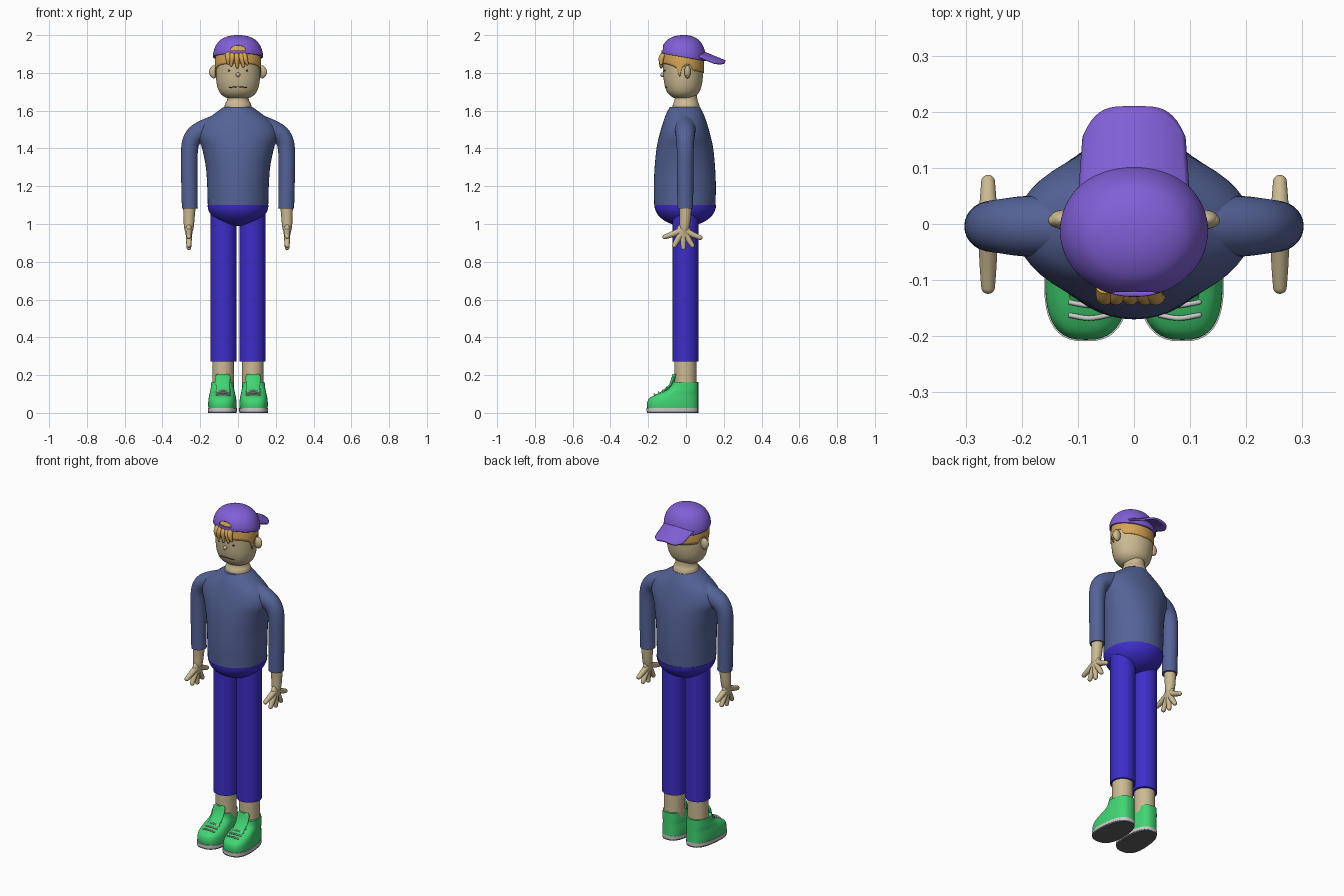
import bpy, bmesh, math
from mathutils import Vector
from math import sin, cos, pi

if "Cube" in bpy.data.objects:
    bpy.data.objects.remove(bpy.data.objects["Cube"])

def mat(name, *c):
    m = bpy.data.materials.new(name)
    m.diffuse_color = (*c, 1)
    m.use_nodes = True
    m.node_tree.nodes["Principled BSDF"].inputs["Base Color"].default_value = m.diffuse_color
    return m

SKIN = mat("skin", .60, .49, .29)
SHIRT = mat("shirt", .09, .125, .31)
BLUE = mat("trouser", .045, .027, .58)
GREEN = mat("shoe", .053, .66, .17)
PURPLE = mat("cap", .22, .115, .68)
HAIR = mat("hair", .66, .37, .09)
DARK = mat("dark", .04, .04, .04)
OUTSOLE = mat("outsole", .12, .12, .12)

def finish(name, bm, m, angle=50):
    bmesh.ops.recalc_face_normals(bm, faces=bm.faces)
    me = bpy.data.meshes.new(name)
    bm.to_mesh(me)
    bm.free()
    for p in me.polygons:
        p.use_smooth = True
    me.set_sharp_from_angle(angle=math.radians(angle))
    if m:
        me.materials.append(m)
    ob = bpy.data.objects.new(name, me)
    bpy.context.collection.objects.link(ob)
    return ob

def spline(pts, n=5):
    """Catmull-Rom samples through points of any dimension"""
    P = [Vector(p) for p in pts]
    P = [P[0]] + P + [P[-1]]
    out = []
    for a, b, c, d in zip(P, P[1:], P[2:], P[3:]):
        for k in range(n):
            t = k / n
            out.append((b * 2 + (c - a) * t + (a * 2 - b * 5 + c * 4 - d) * t * t
                        + (b * 3 - a - c * 3 + d) * t ** 3) * .5)
    return out + [P[-1]]

def loft(name, rings, m, caps=(True, True), closed=True, angle=50):
    bm = bmesh.new()
    V = [[bm.verts.new(p) for p in r] for r in rings]
    n = len(V[0])
    for a, b in zip(V, V[1:]):
        for i in range(n if closed else n - 1):
            j = (i + 1) % n
            bm.faces.new((a[i], a[j], b[j], b[i]))
    for use, ring in zip(caps, (V[0], V[-1])):
        if use:
            bm.faces.new(ring)
    return finish(name, bm, m, angle)

def oval(cx, cy, z, rx, ry, n=48):
    return [(cx + rx * cos(2 * pi * i / n), cy + ry * sin(2 * pi * i / n), z) for i in range(n)]

def tube(name, pts, m, ref, rounded=True, n=20, steps=5):
    """Tapered tube through (x, y, z, radius); ref is normal to the path's plane"""
    S = spline(pts, steps)
    if rounded:
        d, e = (S[-1] - S[-2]).xyz.normalized(), S[-1]
        for k in range(1, 6):
            a = k * pi / 11
            p = e.xyz + d * e.w * sin(a)
            S.append(Vector((*p, e.w * cos(a))))
    rings, ref = [], Vector(ref)
    for i, s in enumerate(S):
        t = (S[min(i + 1, len(S) - 1)] - S[max(i - 1, 0)]).xyz.normalized()
        b = t.cross(ref).normalized()
        c = b.cross(t)
        rings.append([s.xyz + (b * cos(2 * pi * k / n) + c * sin(2 * pi * k / n)) * s.w for k in range(n)])
    return loft(name, rings, m)

def ball(name, c, r, m):
    bm = bmesh.new()
    bmesh.ops.create_uvsphere(bm, u_segments=24, v_segments=14, radius=1)
    bmesh.ops.scale(bm, vec=r, verts=bm.verts)
    bmesh.ops.translate(bm, vec=c, verts=bm.verts)
    return finish(name, bm, m)

def solidify(ob, t):
    md = ob.modifiers.new("thickness", 'SOLIDIFY')
    md.thickness, md.offset = t, -1

def lerp(table, x):
    for (a, *p), (b, *q) in zip(table, table[1:]):
        if x <= b:
            t = max(0, (x - a) / (b - a))
            return [u + (v - u) * t for u, v in zip(p, q)]
    return table[-1][1:]

# Torso and hips: z, half width, half depth
torso = [(1.1, .16, .162), (1.2, .163, .164), (1.3, .17, .16), (1.4, .19, .15), (1.47, .212, .135),
         (1.53, .19, .118), (1.58, .13, .1), (1.62, .075, .08)]
loft("shirt_body", [oval(0, -.006, *p) for p in spline(torso)], SHIRT)
loft("hips", [oval(0, -.004, 1.1 - .112 * sin(a), .161 * cos(a), .163 * cos(a))
              for a in [k * pi / 25 for k in range(13)]], BLUE)
loft("neck", [oval(0, 0, *p) for p in spline([(1.58, .074, .076), (1.63, .07, .07), (1.66, .057, .06), (1.72, .055, .058)])], SKIN)

# Head
CY = -.015
head = [tuple(p) for p in spline([(1.663, .035, .03), (1.672, .07, .058), (1.7, .099, .086), (1.75, .114, .101),
        (1.82, .118, .106), (1.88, .116, .105), (1.93, .1, .092), (1.965, .05, .045), (1.972, .01, .01)])]
loft("head", [oval(0, CY, *p) for p in head], SKIN)

def face_y(x, z):
    rx, ry = lerp(head, z)
    return CY - ry * math.sqrt(1 - (x / rx) ** 2)

ball("nose", (0, face_y(0, 1.79) - .004, 1.79), (.012, .011, .012), SKIN)
tube("mouth", [(x, face_y(x, 1.727), 1.727 - abs(x) * .1, .0025) for x in (-.046, -.023, 0, .023, .046)], DARK, (0, 0, 1), n=8)

# Hair shell with sideburns: degrees from front, hairline height
line = [(0, 1.85), (45, 1.845), (62, 1.835), (72, 1.825), (80, 1.772), (86, 1.825), (100, 1.845), (112, 1.84),
        (120, 1.812), (180, 1.80)]
N = 120
rows = []
for k in range(11):
    row = []
    for i in range(N):
        a = 2 * pi * i / N
        lo = lerp(line, math.degrees(min(a, 2 * pi - a)))[0]
        z = lo + (1.965 - lo) * k / 10
        rx, ry = lerp(head, z)
        row.append((rx * 1.04 * sin(a), CY - ry * 1.04 * cos(a), z))
    rows.append(row)
solidify(loft("hair", rows, HAIR, caps=(False, True)), .008)
for i, (x, dx, z) in enumerate([(-.052, .0, 1.852), (-.03, -.006, 1.842), (-.008, .004, 1.832), (.014, .014, 1.836), (.03, .018, 1.848)]):
    tube(f"fringe_curl_{i}", [(x, -.112, 1.9, .016), (x + dx * .4, -.13, 1.878, .015), (x + dx, -.131, z, .008)], HAIR, (1, 0, 0), n=14)

# Cap crown, tilted lower edge, with a half-round opening at the front
crown = [(0, 1), (.025, .99), (.06, .9), (.09, .73), (.108, .5), (.117, .25), (.119, .03)]
rings = []
for h, s in spline(crown):
    tilt = max(0, 1 - h / .12)
    rings.append([(x, y, 1.881 + h - .17 * y * tilt) for x, y, _ in oval(0, -.012, 0, .132 * s, .118 * s, 64)])
cap = loft("cap_crown", rings, PURPLE, caps=(False, True))
solidify(cap, .008)
arc = [(.04 * cos(a), .027 * sin(a)) for a in [k * pi / 16 for k in range(17)]]
cutter = loft("cap_opening_cutter", [[(x, y, 1.919 + z) for x, z in arc] for y in (-.2, -.06)], None)
cutter.hide_render = True
cutter.hide_set(True)
cutter.display_type = 'WIRE'
md = cap.modifiers.new("opening", 'BOOLEAN')
md.operation, md.object, md.solver = 'DIFFERENCE', cutter, 'EXACT'
ball("hair_in_opening", (0, -.082, 1.925), (.05, .03, .025), HAIR)

# Cap peak, pointing backwards and arched across
rows = []
for j in range(15):
    v = j / 14
    row = []
    for i in range(25):
        u = -1 + i / 12
        y = .045 + v * (.165 - .055 * abs(u) ** 4)
        w = .1 - .008 * v
        row.append((u * w, y, 1.934 - .41 * (y - .045) - .034 * u * u))
    rows.append(row)
solidify(loft("cap_peak", rows, PURPLE, caps=(False, False), closed=False), .011)

def shoe_ring(s, z, front, w, back=.065, n=48):
    cy, ly, out = (front + back) / 2, (back - front) / 2, []
    for i in range(n):
        c, q = cos(2 * pi * i / n), sin(2 * pi * i / n)
        c, q = math.copysign(abs(c) ** .75, c), math.copysign(abs(q) ** .8, q)
        out.append((s * (.082 - .004 * q) + c * w * (1 - .1 * q), cy + ly * q, z))
    return out

for s, side in ((1, "left"), (-1, "right")):
    # Arm and hand
    tube(f"{side}_sleeve", [(s * x, -.004, z, r) for x, z, r in ((.11, 1.525, .055), (.19, 1.492, .054), (.234, 1.462, .049),
         (.256, 1.40, .045), (.258, 1.25, .043), (.255, 1.082, .042))], SHIRT, (0, 1, 0), rounded=False, n=28)
    tube(f"{side}_forearm", [(s * .256, -.003, 1.12, .035), (s * .259, -.004, 1.04, .03), (s * .26, -.008, .985, .026),
         (s * .26, -.01, .96, .02)], SKIN, (1, 0, 0))
    ball(f"{side}_palm", (s * .26, -.013, .962), (.019, .038, .042), SKIN)
    for k, (y, z) in enumerate([(-.112, .932), (-.062, .886), (-.014, .875), (.034, .886), (.075, .928)]):
        tube(f"{side}_finger_{k}", [(s * .26, -.012, .972, .017), (s * .26, (y - .016) / 2, (z + .966) / 2, .016),
             (s * .26, y, z, .0125)], SKIN, (1, 0, 0), n=14)
    # Ear and eye
    ball(f"{side}_ear", (s * .128, .008, 1.805), (.023, .017, .034), SKIN)
    ball(f"{side}_ear_bowl", (s * .142, .006, 1.805), (.011, .011, .023), SKIN)
    ball(f"{side}_eye", (s * .048, face_y(.048, 1.812), 1.812), (.006, .003, .005), DARK)
    # Leg
    loft(f"{side}_trouser_leg", [oval(s * .076, -.003, z, .069, .069) for z in (.272, .6, 1.07)], BLUE)
    loft(f"{side}_ankle", [oval(s * .078, -.003, z, .057, .058) for z in (.13, .3)], SKIN)
    # Shoe
    loft(f"{side}_outsole", [shoe_ring(s, z, -.207, .074) for z in (0, .009)], OUTSOLE)
    loft(f"{side}_sole", [shoe_ring(s, z, -.209, .076) for z in (.008, .026)], None)
    upper = [(.024, -.205, .073), (.05, -.206, .074), (.075, -.196, .072), (.095, -.165, .068), (.115, -.115, .064),
             (.135, -.085, .06), (.163, -.074, .057)]
    loft(f"{side}_shoe_upper", [shoe_ring(s, *p) for p in spline(upper, 4)], GREEN)
    loft(f"{side}_shoe_tongue", [oval(s * .08, y, z, r, .011, 24) for z, y, r in
         ((.09, -.155, .034), (.115, -.117, .036), (.15, -.078, .038), (.19, -.064, .04), (.202, -.061, .036), (.206, -.06, .028))], GREEN)
    for k, (y, z) in enumerate(((-.168, .1), (-.145, .109), (-.122, .119), (-.1, .133))):
        tube(f"{side}_lace_{k}", [(s * .08 + x, y + dy, z + dz, .0045) for x, dy, dz in
             ((-.036, .006, -.006), (0, 0, 0), (.036, .006, -.006))], None, (0, 0, 1), n=10)
